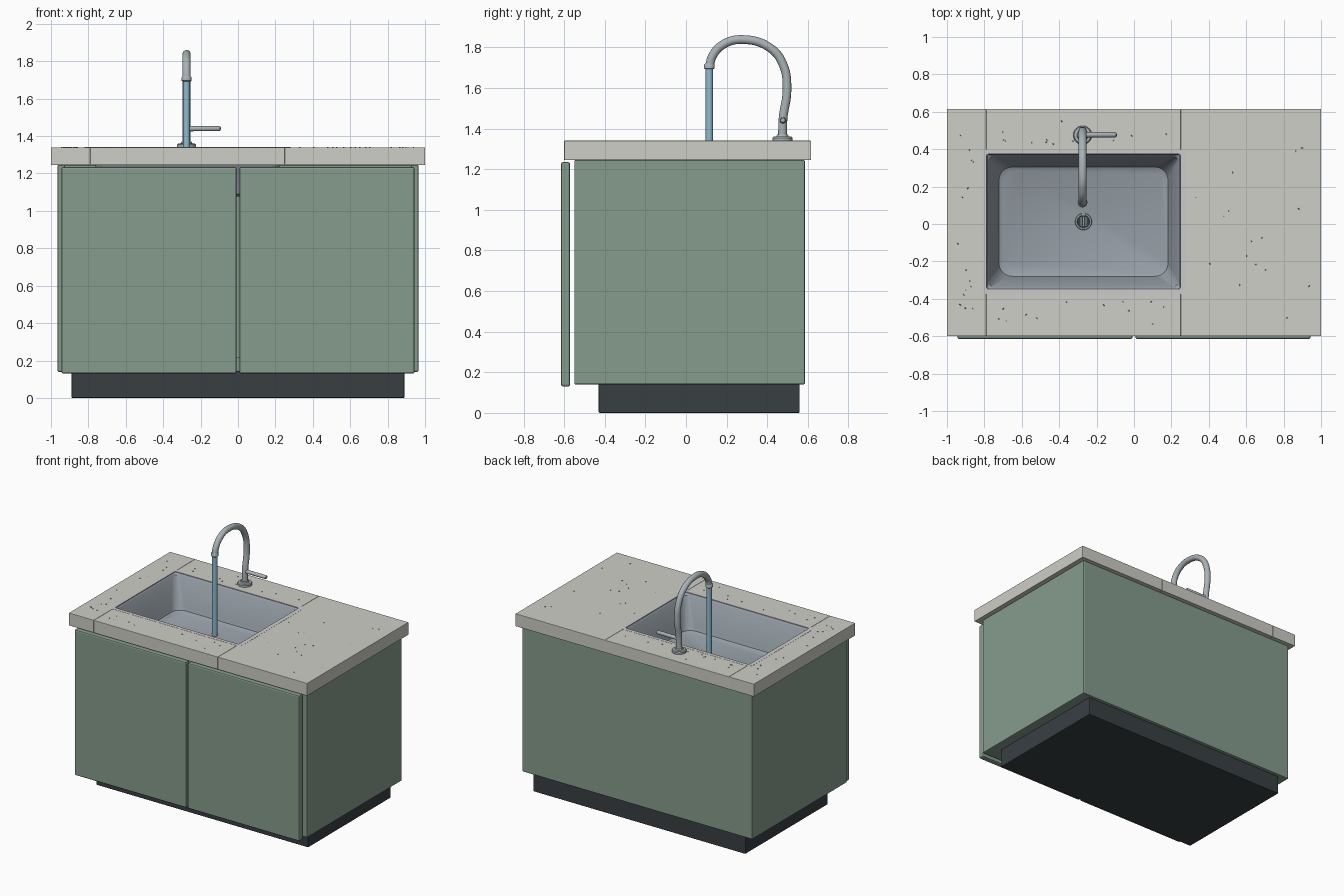
import bpy, bmesh, math, random
from mathutils import Vector, Matrix

if "Cube" in bpy.data.objects:
    bpy.data.objects.remove(bpy.data.objects["Cube"])

random.seed(4)


def material(name, rgb):
    m = bpy.data.materials.new(name)
    m.diffuse_color = (*rgb, 1)
    m.use_nodes = True
    m.node_tree.nodes["Principled BSDF"].inputs["Base Color"].default_value = m.diffuse_color
    return m


GREEN = material("green_paint", (0.24, 0.33, 0.265))
STONE = material("stone", (0.62, 0.62, 0.57))
PALE = material("pale_seal", (0.62, 0.64, 0.61))
DARK = material("dark_base", (0.04, 0.05, 0.055))
STEEL = material("steel", (0.31, 0.35, 0.39))
CHROME = material("chrome", (0.40, 0.45, 0.47))
WATER = material("water", (0.28, 0.50, 0.65))


def finish(bm, name, mat, smooth=False):
    bmesh.ops.recalc_face_normals(bm, faces=bm.faces)
    me = bpy.data.meshes.new(name)
    bm.to_mesh(me)
    bm.free()
    me.materials.append(mat)
    ob = bpy.data.objects.new(name, me)
    bpy.context.collection.objects.link(ob)
    if smooth:
        bpy.ops.object.select_all(action='DESELECT')
        ob.select_set(True)
        bpy.context.view_layer.objects.active = ob
        bpy.ops.object.shade_smooth_by_angle(angle=math.radians(35))
    return ob


def box(name, x, y, z, mat, bevel=0.0):
    bm = bmesh.new()
    bmesh.ops.create_cube(bm, size=1)
    for v in bm.verts:
        v.co = Vector([a[0] + (c + 0.5) * (a[1] - a[0]) for c, a in zip(v.co, (x, y, z))])
    if bevel:
        bmesh.ops.bevel(bm, geom=bm.edges[:], offset=bevel, segments=2,
                        profile=0.5, affect='EDGES')
    return finish(bm, name, mat)


def skin(name, rings, mat, cap=(True, True), smooth=True, closed=False):
    """Bridge successive rings of points with quads."""
    bm = bmesh.new()
    loops = [[bm.verts.new(p) for p in r] for r in rings]
    n = len(loops[0])
    pairs = list(zip(loops, loops[1:])) + ([(loops[-1], loops[0])] if closed else [])
    for a, b in pairs:
        for i in range(n):
            bm.faces.new((a[i], a[(i + 1) % n], b[(i + 1) % n], b[i]))
    if not closed:
        if cap[0]:
            bm.faces.new(loops[0])
        if cap[1]:
            bm.faces.new(loops[-1])
    return finish(bm, name, mat, smooth)


def lathe(name, profile, centre, mat, seg=32, axis='Z'):
    """Turn (radius, height) pairs around an axis through centre."""
    rot = Matrix.Rotation(math.pi / 2, 3, 'Y') if axis == 'X' else Matrix.Identity(3)
    rings = [[Vector(centre) + rot @ Vector((r * math.cos(i * math.tau / seg),
              r * math.sin(i * math.tau / seg), h)) for i in range(seg)] for r, h in profile]
    return skin(name, rings, mat)


def rounded_rect(hx, hy, r, z, seg=6):
    pts = []
    for k, (sx, sy) in enumerate(((1, 1), (-1, 1), (-1, -1), (1, -1))):
        for i in range(seg + 1):
            a = (k + i / seg) * math.pi / 2
            pts.append((SX + sx * (hx - r) + r * math.cos(a),
                        SY + sy * (hy - r) + r * math.sin(a), z))
    return pts


SX, SY, FLOOR, TOP = -0.27, 0.0125, 1.09, 1.34

# Cabinet carcass: open front and top, standing on a recessed plinth
box("plinth", (-0.89, 0.89), (-0.43, 0.56), (0, 0.145), DARK, 0.005)
for s, side in ((-1, "left"), (1, "right")):
    box(f"{side}_side_panel", sorted((s * 0.925, s * 0.965)), (-0.55, 0.585), (0.14, 1.245), GREEN, 0.006)
    box(f"{side}_door", sorted((s * 0.007, s * 0.944)), (-0.615, -0.57), (0.13, 1.235), GREEN, 0.01)
box("back_panel", (-0.96, 0.96), (0.545, 0.585), (0.14, 1.245), GREEN, 0.006)
box("bottom_panel", (-0.96, 0.96), (-0.55, 0.58), (0.14, 0.22), GREEN, 0.006)

# Countertop in four slabs around the sink opening
x0, x1, y0, y1 = -0.79, 0.25, -0.35, 0.375
slabs = {"left": ((-1, x0 - 0.001), (-0.6, 0.615)), "right": ((x1 + 0.001, 1), (-0.6, 0.615)),
         "front": ((x0, x1), (-0.6, y0)), "back": ((x0, x1), (y1, 0.615))}
for k, (x, y) in slabs.items():
    box(f"{k}_counter_slab", x, y, (1.245, TOP), STONE, 0.002)

# Dark flecks scattered on the stone
bm = bmesh.new()
for k, n in (("left", 16), ("right", 16), ("front", 12), ("back", 12)):
    (a, b), (c, d) = slabs[k]
    for _ in range(n):
        p = (random.uniform(a + 0.05, b - 0.06), random.uniform(c + 0.05, d - 0.06), TOP + 0.0005)
        bmesh.ops.create_cone(bm, cap_ends=True, segments=6, radius1=0.005, radius2=0.004,
                              depth=0.003, matrix=Matrix.Translation(p))
finish(bm, "stone_flecks", material("fleck", (0.25, 0.25, 0.24)))

# Thin seal lying around the opening
skin("sink_seal", [rounded_rect(0.552, 0.388, 0.045, TOP - 0.002),
                   rounded_rect(0.552, 0.388, 0.045, TOP + 0.001),
                   rounded_rect(0.519, 0.361, 0.012, TOP + 0.001),
                   rounded_rect(0.519, 0.361, 0.012, TOP - 0.002)], PALE, closed=True)

# Sink bowl: inner skin down to the floor, outer skin back up
inner = [(0.517, 0.359, 0.012, 1.337), (0.507, 0.349, 0.03, 1.325),
         (0.462, 0.302, 0.065, FLOOR + 0.04), (0.452, 0.292, 0.07, FLOOR + 0.012),
         (0.432, 0.272, 0.07, FLOOR)]
outer = [(hx + 0.003, hy + 0.003, r, z - 0.012) for hx, hy, r, z in reversed(inner)]
skin("sink_bowl", [rounded_rect(*p) for p in inner], STEEL, cap=(False, True))
skin("sink_bowl_shell", [rounded_rect(*p) for p in outer], STEEL, cap=(True, False))

# Drain: ring, dark cup and bars
lathe("drain_cup", [(0.036, FLOOR - 0.03), (0.036, FLOOR + 0.003)], (SX, SY, 0), DARK)
lathe("drain_ring", [(0.045, FLOOR), (0.043, FLOOR + 0.006), (0.034, FLOOR + 0.006),
                     (0.032, FLOOR + 0.002)], (SX, SY, 0), STEEL)
for i in (-1, 0, 1):
    box(f"drain_bar_{i + 2}", (SX + i * 0.013 - 0.003, SX + i * 0.013 + 0.003),
        (SY - 0.024, SY + 0.024), (FLOOR, FLOOR + 0.006), STEEL)

# Faucet: base, swan neck, nozzle collar and side lever
FX, FY = -0.275, 0.475
lathe("faucet_base", [(0.05, TOP), (0.05, TOP + 0.014), (0.045, TOP + 0.02),
                      (0.03, TOP + 0.022), (0.027, TOP + 0.03)], (FX, FY, 0), CHROME)
cu = bpy.data.curves.new("faucet_neck", 'CURVE')
cu.dimensions = '3D'
cu.bevel_depth, cu.bevel_resolution, cu.resolution_u = 0.022, 5, 10
cu.use_fill_caps = True
path = [(0.475, 1.35), (0.478, 1.45), (0.497, 1.59), (0.480, 1.71), (0.417, 1.795),
        (0.28, 1.838), (0.185, 1.815), (0.132, 1.76), (0.114, 1.70)]
sp = cu.splines.new('BEZIER')
sp.bezier_points.add(len(path) - 1)
for bp, (y, z) in zip(sp.bezier_points, path):
    bp.co = (FX, y, z)
    bp.handle_left_type = bp.handle_right_type = 'AUTO'
cu.materials.append(CHROME)
bpy.context.collection.objects.link(bpy.data.objects.new("faucet_neck", cu))
lathe("faucet_nozzle", [(0.021, 1.692), (0.026, 1.696), (0.026, 1.714), (0.022, 1.72)],
      (FX, 0.115, 0), CHROME)
lathe("faucet_lever", [(0.016, 0), (0.014, 0.04), (0.014, 0.174), (0.011, 0.180), (0.005, 0.183)],
      (FX, 0.477, 1.44), CHROME, 20, 'X')

# Running water
lathe("water_stream", [(0.018, FLOOR), (0.018, 1.70)], (FX, 0.115, 0), WATER, 20)
